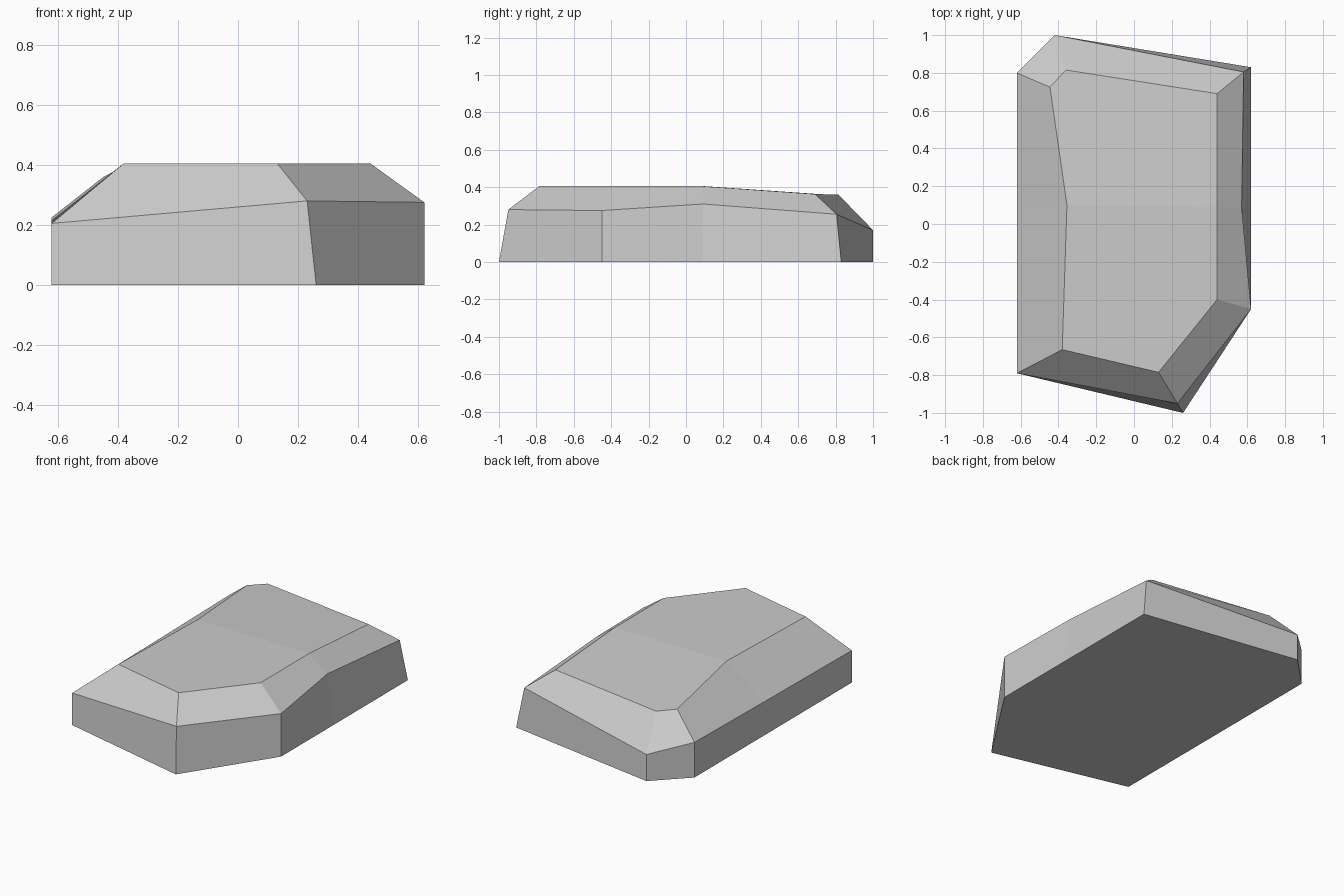
import bpy
import bmesh

cube = bpy.data.objects.get("Cube")
if cube:
    bpy.data.objects.remove(cube, do_unlink=True)

# Single stone colour
stone = bpy.data.materials.new("stone grey")
stone.use_nodes = True
grey = (0.6, 0.6, 0.6, 1)
stone.diffuse_color = grey
stone.node_tree.nodes["Principled BSDF"].inputs["Base Color"].default_value = grey

# Outlines run anticlockwise from the front corner on the -x side
base = [(-.62, -.79, 0), (.26, -1, 0), (.62, -.45, 0), (.62, .09, 0),
        (.62, .83, 0), (-.42, 1, 0), (-.62, .8, 0), (-.62, .1, 0)]
shoulder = [(-.62, -.79, .205), (.23, -.95, .28), (.62, -.45, .275), (.57, .09, .31),
            (.58, .805, .255), (-.42, 1, .17), (-.62, .8, .225), (-.62, .1, .215)]
crown = [(-.38, -.665, .405), (.13, -.785, .405), (.44, -.4, .405), (.44, .09, .405),
         (.44, .69, .363), (-.36, .815, .36), (-.445, .725, .362), (-.355, .1, .405)]

bm = bmesh.new()
rings = [[bm.verts.new(p) for p in ring] for ring in (base, shoulder, crown)]

# Upright sides and sloped chamfers
for low, high in zip(rings, rings[1:]):
    for i in range(len(low)):
        j = (i + 1) % len(low)
        bm.faces.new((low[i], low[j], high[j], high[i]))

# Underside, and a crown creased across its middle
bm.faces.new(rings[0][::-1])
top = rings[2]
bm.faces.new(top[:4] + top[7:])
bm.faces.new(top[3:])
bmesh.ops.recalc_face_normals(bm, faces=bm.faces)

mesh = bpy.data.meshes.new("rock")
bm.to_mesh(mesh)
bm.free()
mesh.materials.append(stone)
rock = bpy.data.objects.new("rock", mesh)
bpy.context.collection.objects.link(rock)
